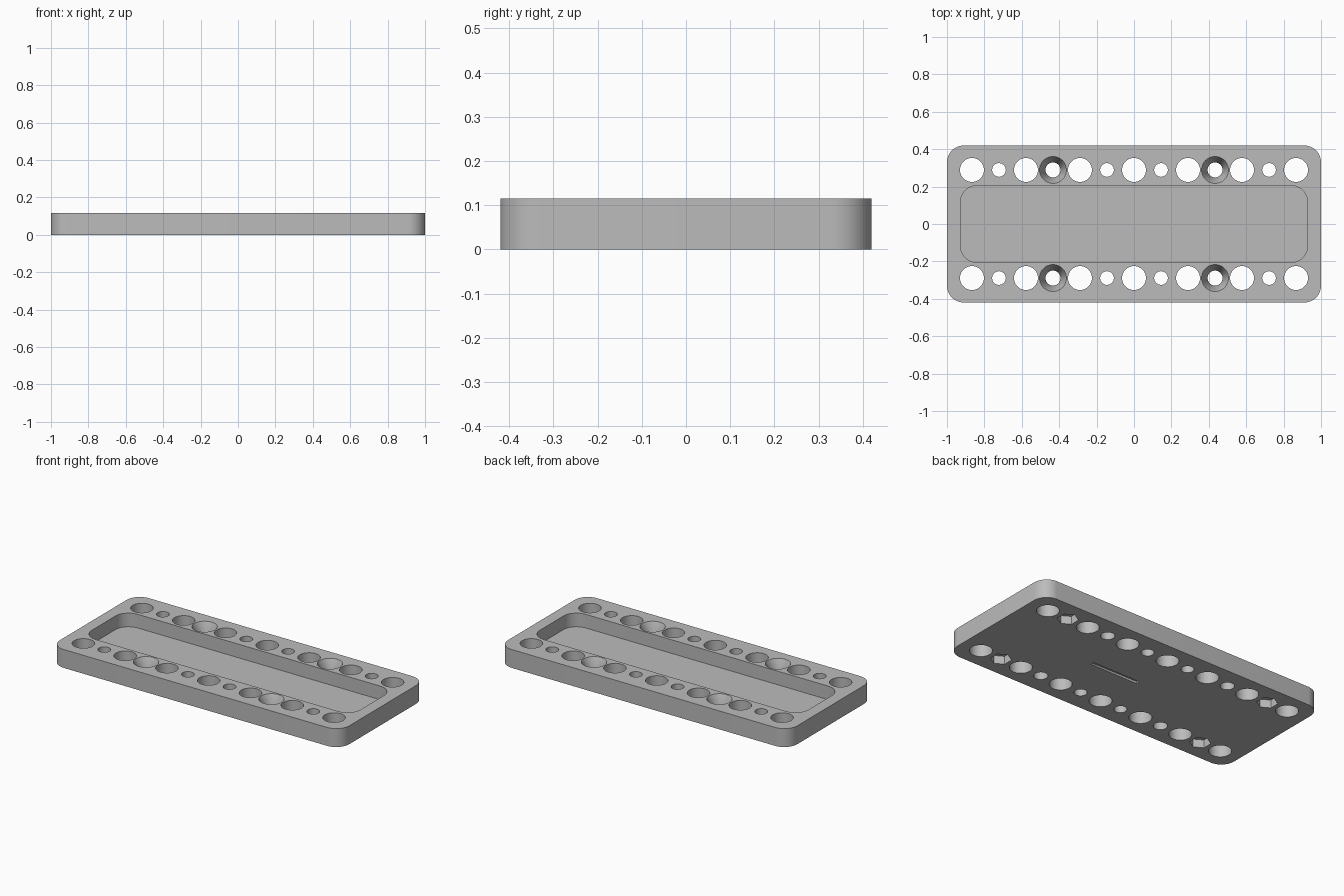
import bpy, bmesh, math

cube = bpy.data.objects.get("Cube")
if cube:
    bpy.data.objects.remove(cube, do_unlink=True)

TOP = 0.115
PITCH = 0.1444
ROW_Y = 0.289

grey = bpy.data.materials.new("plain grey")
grey.use_nodes = True
grey.diffuse_color = (0.5, 0.5, 0.5, 1)
grey.node_tree.nodes["Principled BSDF"].inputs["Base Color"].default_value = (0.5, 0.5, 0.5, 1)


def circle(x, y, r, sides=48, turn=0.0):
    return [(x + r * math.cos(turn + math.tau * i / sides),
             y + r * math.sin(turn + math.tau * i / sides)) for i in range(sides)]


def rounded_rect(cx, hx, hy, r, steps=12):
    points = []
    for k, (sx, sy) in enumerate([(1, 1), (-1, 1), (-1, -1), (1, -1)]):
        for i in range(steps + 1):
            a = (k + i / steps) * math.pi / 2
            points.append((cx + sx * (hx - r) + r * math.cos(a),
                           sy * (hy - r) + r * math.sin(a)))
    return points


def loft(bm, sections):
    """Closed solid through (height, outline) sections, listed bottom to top."""
    rings = [[bm.verts.new((x, y, z)) for x, y in outline] for z, outline in sections]
    bm.faces.new(rings[0][::-1])
    bm.faces.new(rings[-1])
    for low, high in zip(rings, rings[1:]):
        n = len(low)
        for i in range(n):
            j = (i + 1) % n
            bm.faces.new((low[i], low[j], high[j], high[i]))


def make_object(name, bm):
    mesh = bpy.data.meshes.new(name)
    bm.to_mesh(mesh)
    bm.free()
    mesh.materials.append(grey)
    obj = bpy.data.objects.new(name, mesh)
    bpy.context.collection.objects.link(obj)
    return obj


# Rounded base plate
bm = bmesh.new()
loft(bm, [(z, rounded_rect(0, 1.0, 0.42, 0.09)) for z in (0, TOP)])
plate = make_object("mounting_plate", bm)

# Through holes: large, small and countersunk, in two rows
drills = bmesh.new()
# Top tray, bottom slot and hexagonal nut traps
recesses = bmesh.new()
for y in (-ROW_Y, ROW_Y):
    for i in range(-6, 7):
        x = i * PITCH
        if i % 2 == 0:
            loft(drills, [(z, circle(x, y, 0.064)) for z in (-0.05, TOP + 0.05)])
        elif abs(i) == 3:
            loft(drills, [(-0.05, circle(x, y, 0.04)), (0.045, circle(x, y, 0.04)),
                          (TOP, circle(x, y, 0.072)), (TOP + 0.02, circle(x, y, 0.08))])
        else:
            loft(drills, [(z, circle(x, y, 0.0365)) for z in (-0.05, TOP + 0.05)])
        if abs(i) == 5:
            loft(recesses, [(z, circle(x, y, 0.06, 6, math.pi / 6)) for z in (-0.05, 0.05)])
loft(recesses, [(z, rounded_rect(0, 0.928, 0.206, 0.09)) for z in (0.03, TOP + 0.05)])
loft(recesses, [(z, rounded_rect(0.137, 0.165, 0.012, 0.002, 2)) for z in (-0.05, 0.012)])

for name, bm in (("hole_cutter", drills), ("recess_cutter", recesses)):
    cutter = make_object(name, bm)
    cutter.hide_render = True
    mod = plate.modifiers.new(name, 'BOOLEAN')
    mod.operation = 'DIFFERENCE'
    mod.solver = 'EXACT'
    mod.object = cutter
    bpy.ops.object.select_all(action='DESELECT')
    plate.select_set(True)
    bpy.context.view_layer.objects.active = plate
    bpy.ops.object.modifier_apply(modifier=mod.name)
    bpy.data.objects.remove(cutter, do_unlink=True)

bpy.ops.object.shade_smooth_by_angle(angle=math.radians(30))
